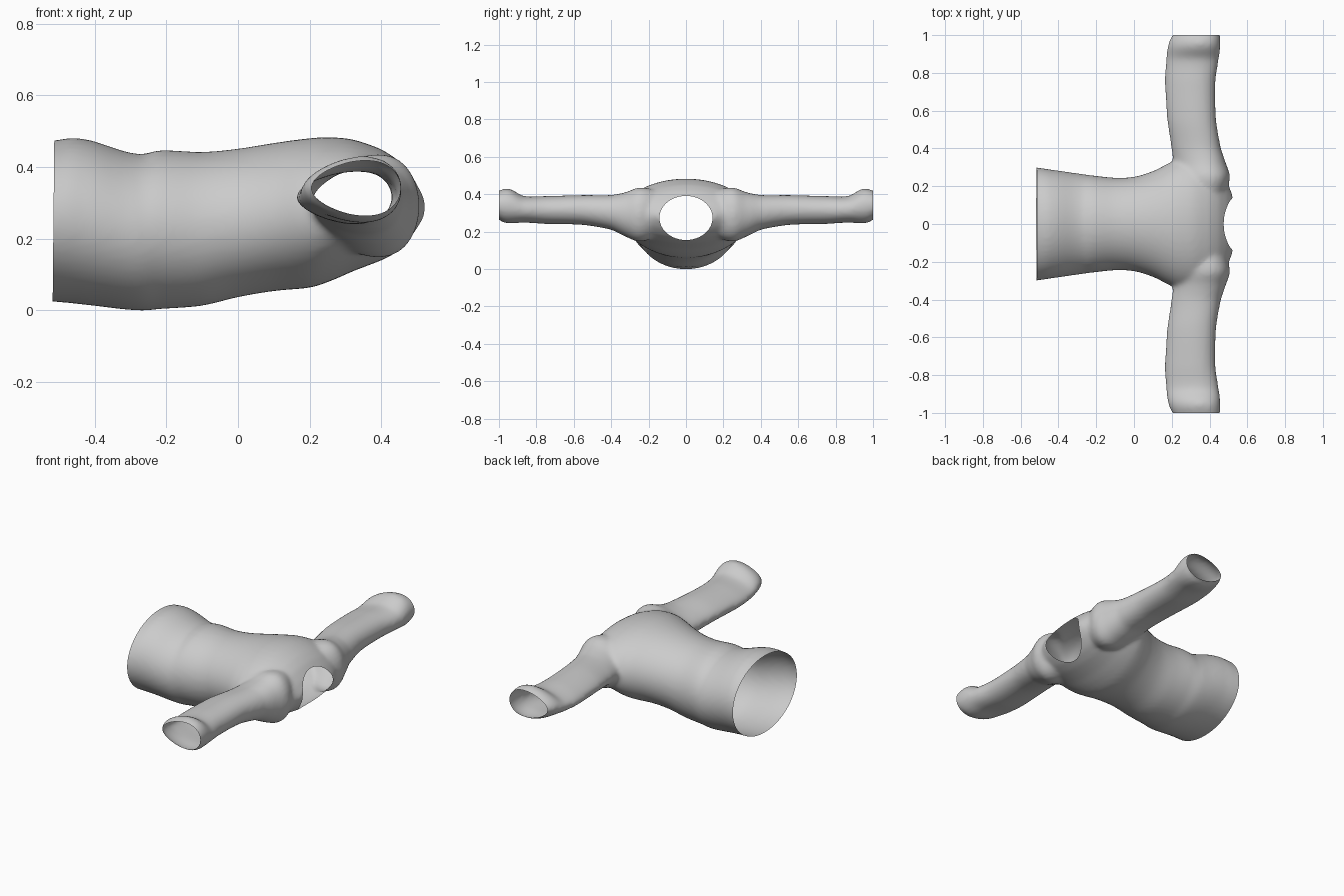
import bpy, bmesh, math
from mathutils import Vector

if "Cube" in bpy.data.objects:
    bpy.data.objects.remove(bpy.data.objects["Cube"])

SIDES = 48


def spline(rows, steps=5):
    """Catmull-Rom interpolation between section rows."""
    out = []
    for i in range(len(rows) - 1):
        p = [rows[max(0, min(len(rows) - 1, i + k))] for k in (-1, 0, 1, 2)]
        for s in range(steps):
            t = s / steps
            out.append([0.5 * (2 * b + (c - a) * t + (2 * a - 5 * b + 4 * c - d) * t * t
                               + (3 * b - a - 3 * c + d) * t ** 3)
                        for a, b, c, d in zip(*p)])
        for r in out[-steps:]:
            r[0] = rows[i][0] + (rows[i + 1][0] - rows[i][0]) * out[-steps:].index(r) / steps
    return out + [list(rows[-1])]


def loft(name, rows, along, egg=0.0):
    """Closed tube through (position, min across, max across, min z, max z)."""
    bm = bmesh.new()
    rings = []
    for pos, u0, u1, z0, z1 in rows:
        ring = []
        for k in range(SIDES):
            a = math.tau * k / SIDES
            u = (u0 + u1) / 2 + (u1 - u0) / 2 * math.cos(a)
            z = (z0 + z1) / 2 + (z1 - z0) / 2 * math.sin(a) * (1 + egg * math.cos(a))
            ring.append(bm.verts.new((pos, u, z) if along == 'x' else (u, pos, z)))
        rings.append(ring)
    for r, q in zip(rings, rings[1:]):
        for k in range(SIDES):
            n = (k + 1) % SIDES
            bm.faces.new((r[k], r[n], q[n], q[k]))
    bm.faces.new(rings[0])
    bm.faces.new(rings[-1])
    bmesh.ops.recalc_face_normals(bm, faces=bm.faces)
    me = bpy.data.meshes.new(name)
    bm.to_mesh(me)
    bm.free()
    ob = bpy.data.objects.new(name, me)
    bpy.context.collection.objects.link(ob)
    return ob


# Torso: x, half width, bottom, top (runs past the hem so it can be trimmed)
torso = [(-.62, .31, .03, .465), (-.52, .30, .024, .473), (-.44, .288, .016, .48),
         (-.28, .266, -.001, .436), (-.22, .257, .003, .447), (-.1, .245, .012, .442),
         (0, .25, .036, .451), (.1, .28, .053, .467), (.2, .328, .062, .48),
         (.25, .345, .078, .483), (.32, .345, .108, .477), (.40, .325, .138, .45),
         (.45, .295, .165, .417), (.49, .235, .2, .375), (.52, .16, .235, .335),
         (.53, .10, .25, .32)]
shirt = loft('shirt', spline([(x, -w, w, b, t) for x, w, b, t in torso]), 'x')

# Sleeves: one tube, mirrored across y = 0
half = [(0.08, .25, .45, .2, .4), (.17, .23, .485, .17, .42), (.25, .21, .508, .15, .432),
        (.32, .207, .487, .175, .408), (.4, .197, .46, .213, .393), (.55, .175, .435, .238, .393),
        (.75, .163, .431, .243, .388), (.87, .168, .448, .25, .388), (.94, .178, .457, .246, .425),
        (.98, .19, .457, .252, .425), (1.0, .205, .455, .268, .415), (1.06, .22, .45, .28, .405)]
rows = [(-r[0],) + r[1:] for r in reversed(half)] + half
sleeves = loft('sleeves', spline(rows), 'y', egg=0.25)

# Neck cutter: elliptical prism along x
NZ, NRY, NRZ = .273, .142, .118
cutter = loft('neck_cutter', [(x, -NRY, NRY, NZ - NRZ, NZ + NRZ) for x in (.3, .8)], 'x')

# Blend the parts into one smooth skin, then cut the neck
join = shirt.modifiers.new('join', 'BOOLEAN')
join.operation, join.object, join.solver = 'UNION', sleeves, 'EXACT'
remesh = shirt.modifiers.new('remesh', 'REMESH')
remesh.mode, remesh.voxel_size = 'VOXEL', .011
relax = shirt.modifiers.new('relax', 'SMOOTH')
relax.factor, relax.iterations = .5, 12
neck = shirt.modifiers.new('neck', 'BOOLEAN')
neck.operation, neck.object, neck.solver = 'DIFFERENCE', cutter, 'EXACT'

skin = bpy.data.meshes.new_from_object(
    shirt.evaluated_get(bpy.context.evaluated_depsgraph_get()))
shirt.modifiers.clear()
shirt.data = skin
for helper in (sleeves, cutter):
    bpy.data.objects.remove(helper)

# Open the neck, hem and cuffs
bm = bmesh.new()
bm.from_mesh(skin)


def in_neck(f):
    c = f.calc_center_median()
    return c.x > .29 and math.hypot(c.y / NRY, (c.z - NZ) / NRZ) < 1.0005


bmesh.ops.delete(bm, geom=[f for f in bm.faces if in_neck(f)], context='FACES')
for co, no in (((-.518, 0, 0), (-1, 0, .01)), ((0, 1, 0), (0, 1, 0)), ((0, -1, 0), (0, -1, 0))):
    bmesh.ops.bisect_plane(bm, geom=bm.verts[:] + bm.edges[:] + bm.faces[:],
                           plane_co=co, plane_no=no, clear_outer=True)
low = min(v.co.z for v in bm.verts)
bmesh.ops.translate(bm, verts=bm.verts, vec=Vector((0, 0, -low)))
for f in bm.faces:
    f.smooth = True
bm.to_mesh(skin)
bm.free()
